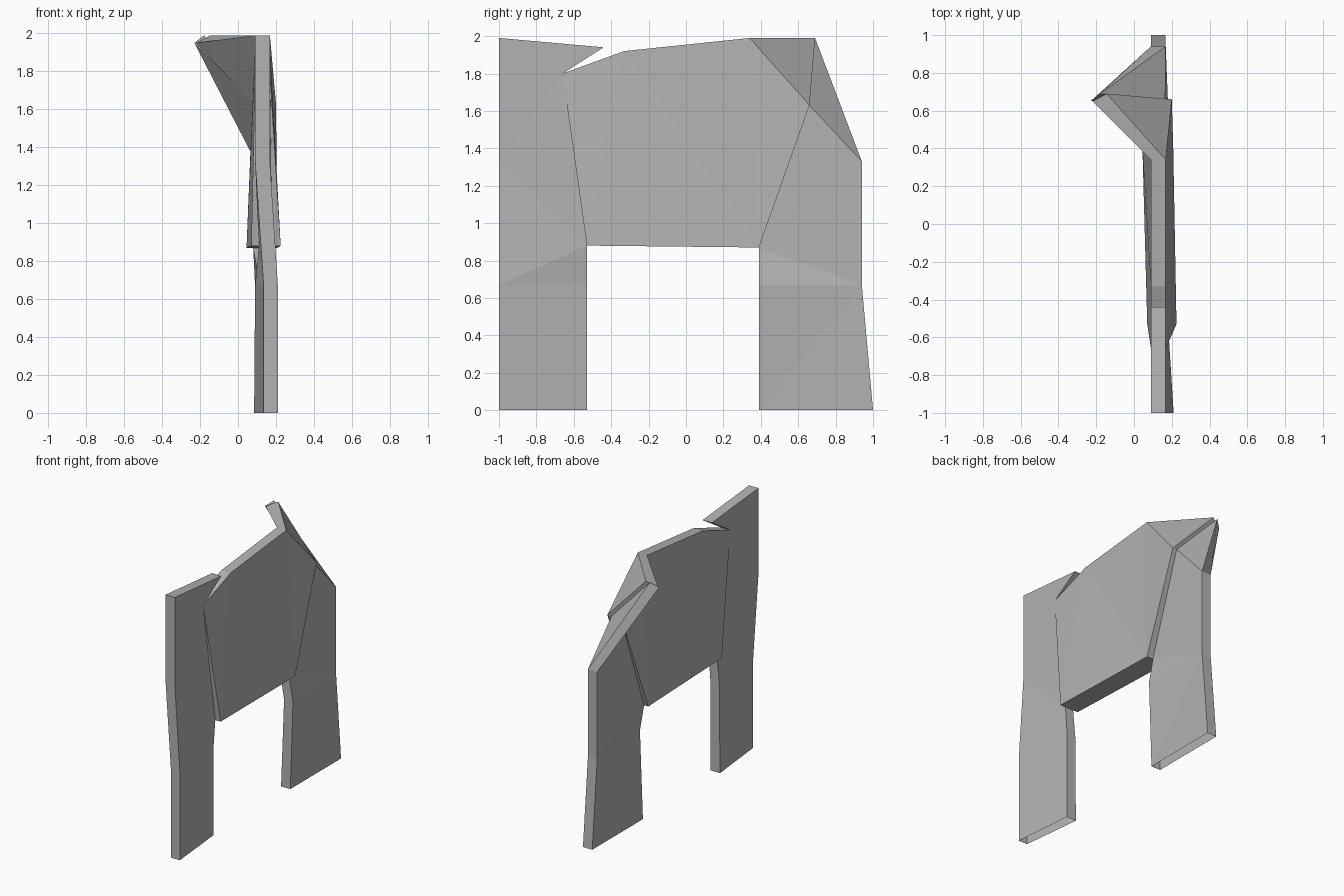
import bpy
import bmesh

if "Cube" in bpy.data.objects:
    bpy.data.objects.remove(bpy.data.objects["Cube"])

# Mid-dark grey sheet material
grey = bpy.data.materials.new("dark_grey")
grey.diffuse_color = (0.45, 0.45, 0.45, 1)
grey.use_nodes = True
grey.node_tree.nodes["Principled BSDF"].inputs["Base Color"].default_value = grey.diffuse_color


def folded_panel(name, pts, faces, open_edges=()):
    """Thick folded sheet. Points are (y, z, inner x, outer x[, inner y, inner z]);
    faces run counter-clockwise seen from +x; walls are added on free edges."""
    bm = bmesh.new()
    outer, inner = [], []
    for p in pts:
        y, z, xi, xo = p[:4]
        yi, zi = p[4:] if len(p) > 4 else (y, z)
        outer.append(bm.verts.new((xo, y, z)))
        inner.append(bm.verts.new((xi, yi, zi)))
    edges = {(f[i - 1], f[i]) for f in faces for i in range(len(f))}
    for f in faces:
        bm.faces.new([outer[i] for i in f])
        bm.faces.new([inner[i] for i in reversed(f)])
    skip = {frozenset(e) for e in open_edges}
    for a, b in sorted(edges):
        if (b, a) not in edges and frozenset((a, b)) not in skip:
            bm.faces.new([outer[b], outer[a], inner[a], inner[b]])
    mesh = bpy.data.meshes.new(name)
    bm.to_mesh(mesh)
    bm.free()
    mesh.materials.append(grey)
    obj = bpy.data.objects.new(name, mesh)
    bpy.context.collection.objects.link(obj)
    return obj


XI, XO = 0.09, 0.168      # usual sheet thickness

# Front leg with the pointed flap on top, open at the foot
folded_panel("front_leg_panel", [
    (-1.0, 0, 0.135, 0.21), (-0.53, 0, 0.085, 0.165),
    (-0.53, 0.67, 0.09, 0.165), (-0.53, 0.88, 0.11, 0.18),
    (-0.66, 1.80, XI, XO), (-0.44, 1.94, XI, XO),
    (-1.0, 1.99, XI, XO), (-1.0, 1.33, XI, XO), (-1.0, 0.67, 0.135, 0.21)],
    [(0, 1, 2, 8), (8, 2, 3), (8, 3, 7), (7, 3, 4), (7, 4, 6), (4, 5, 6)],
    [(0, 1)])

# Middle panel plus the first half of the inward fold
folded_panel("body_panel", [
    (-0.53, 0.88, 0.07, 0.225), (0.39, 0.87, 0.045, 0.208),
    (0.66, 1.63, 0.08, 0.20), (0.34, 1.99, XI, XO), (-0.33, 1.92, XI, XO),
    (-0.66, 1.80, XI, XO), (0.69, 1.99, -0.22, -0.145, 0.65, 1.95)],
    [(0, 4, 5), (0, 1, 4), (1, 3, 4), (1, 2, 3), (3, 2, 6)])

# Rear leg plus the second, slightly set-back half of the fold, open at the foot
folded_panel("rear_leg_panel", [
    (0.39, 0, XI, XO), (1.0, 0, XI, XO), (0.94, 0.67, XI, XO),
    (0.39, 0.67, 0.115, 0.19), (0.39, 0.87, 0.08, 0.155),
    (0.94, 1.33, XI, XO), (0.66, 1.63, 0.085, 0.165),
    (0.69, 1.99, -0.23, -0.18, 0.65, 1.95)],
    [(0, 1, 2), (0, 2, 3), (3, 2, 4), (4, 2, 5), (4, 5, 6), (5, 7, 6)],
    [(0, 1)])
